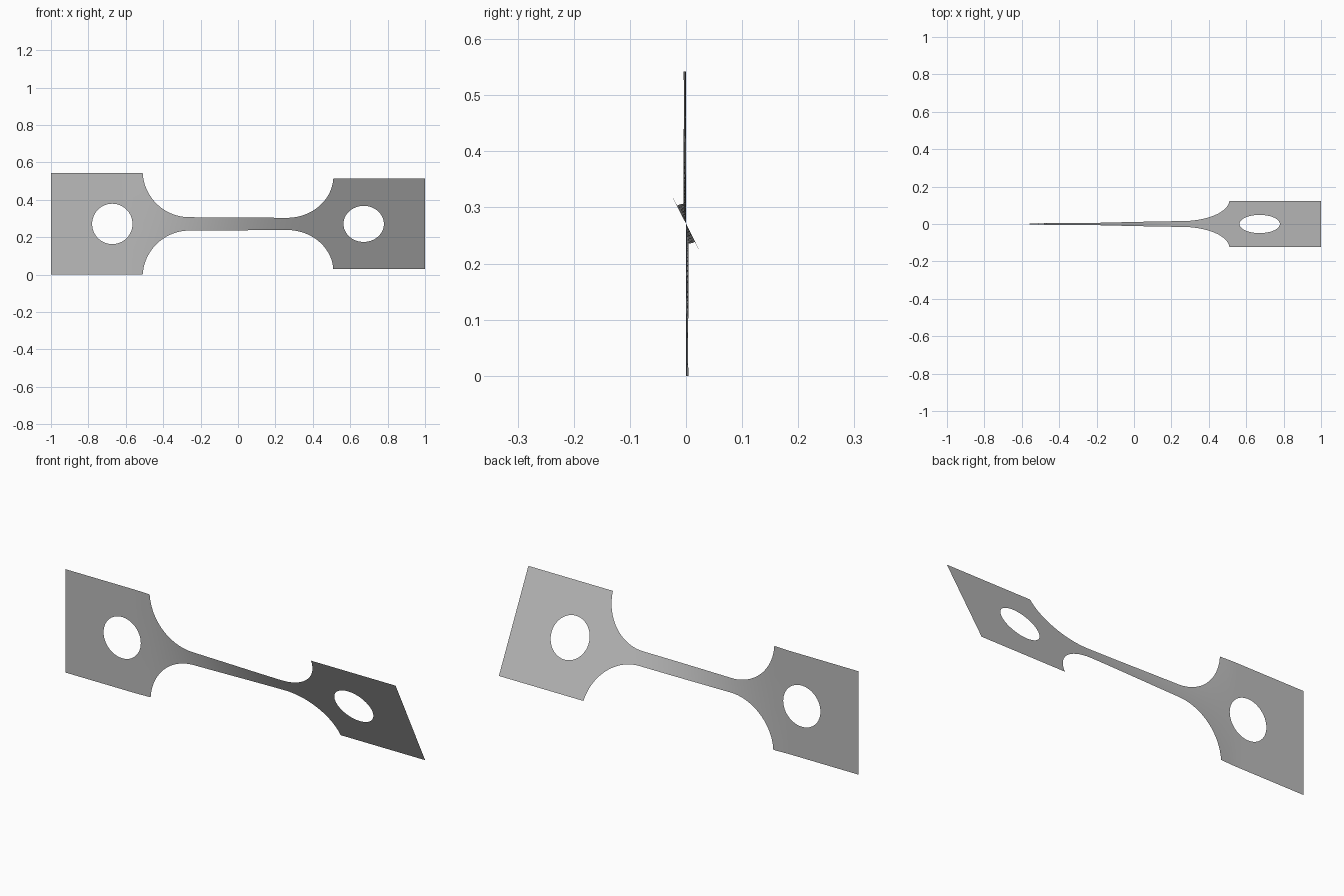
import bpy, bmesh
from math import sin, cos, pi, radians, sqrt

cube = bpy.data.objects.get("Cube")
if cube:
    bpy.data.objects.remove(cube)

HALF = 0.271          # half height of the end plates
NECK = 0.036          # half height of the neck
FILLET = 0.25         # fillet radius
FILLET_X = 0.26       # where the fillet meets the neck
HOLE_X, HOLE_R = 0.672, 0.108
TWIST = radians(26.8)
ROWS = 6


def twist_at(x):
    """Smooth twist along the length."""
    t = min(max((x + 0.62) / 1.02, 0), 1)
    return TWIST * t * t * (3 - 2 * t)


def stations():
    """(x, inner half height, outer half height) for one half, centre to tip."""
    out = [(FILLET_X * i / 12, 0, NECK) for i in range(12)]
    # concave fillet
    end = pi / 2 - 0.066
    for i in range(25):
        a = end * i / 24
        out.append((FILLET_X + FILLET * sin(a), 0, NECK + FILLET * (1 - cos(a))))
    edge_x = out[-1][0]
    out[-1] = (edge_x, 0, HALF)
    # plate with round hole
    for i in range(33):
        a = pi * i / 32
        out.append((HOLE_X - HOLE_R * cos(a), HOLE_R * sin(a) if 0 < i < 32 else 0, HALF))
    out += [(0.89, 0, HALF), (1.0, 0, HALF)]
    return out


# Sheet: columns of vertices, twisted about the long axis
half = stations()
full = [(-x, g, h) for x, g, h in reversed(half[1:])] + half
bm = bmesh.new()
for side in (1, -1):
    columns = []
    for x, g, h in full:
        a = twist_at(x)
        column = []
        for r in range(ROWS + 1):
            d = side * (g + (h - g) * r / ROWS)
            column.append(bm.verts.new((x, -d * sin(a), HALF + d * cos(a))))
        columns.append(column)
    for c, n in zip(columns, columns[1:]):
        for r in range(ROWS):
            quad = (c[r], n[r], n[r + 1], c[r + 1])
            bm.faces.new(quad if side > 0 else quad[::-1])
bmesh.ops.remove_doubles(bm, verts=bm.verts, dist=1e-5)

mesh = bpy.data.meshes.new("twisted_test_strip")
bm.to_mesh(mesh)
bm.free()
strip = bpy.data.objects.new("twisted_test_strip", mesh)
bpy.context.collection.objects.link(strip)

# Plain grey metal
grey = bpy.data.materials.new("plain_grey")
grey.use_nodes = True
colour = (0.5, 0.5, 0.5, 1)
grey.diffuse_color = colour
grey.node_tree.nodes["Principled BSDF"].inputs["Base Color"].default_value = colour
mesh.materials.append(grey)

bpy.context.view_layer.objects.active = strip
strip.select_set(True)
bpy.ops.object.shade_smooth_by_angle()
